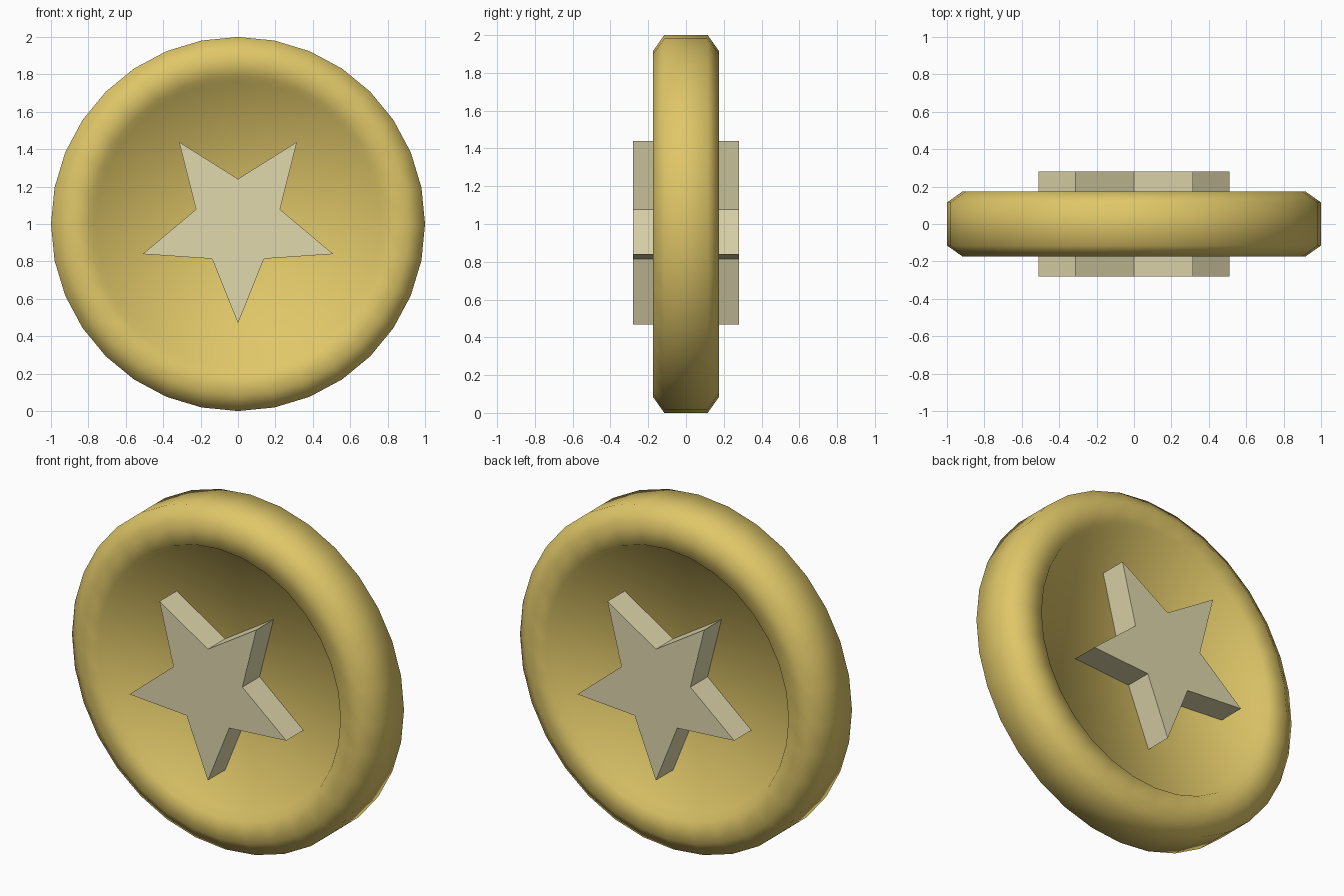
import bpy, bmesh
from math import sin, cos, pi

if "Cube" in bpy.data.objects:
    bpy.data.objects.remove(bpy.data.objects["Cube"])

SEGMENTS = 32
CENTRE_Z = 1.0


def material(name, colour):
    mat = bpy.data.materials.new(name)
    mat.use_nodes = True
    mat.diffuse_color = colour
    bsdf = next(n for n in mat.node_tree.nodes if n.type == "BSDF_PRINCIPLED")
    bsdf.inputs["Base Color"].default_value = colour
    return mat


def finish(name, bm, mat, smooth):
    bmesh.ops.recalc_face_normals(bm, faces=bm.faces)
    for face in bm.faces:
        face.smooth = smooth
    mesh = bpy.data.meshes.new(name)
    bm.to_mesh(mesh)
    bm.free()
    mesh.materials.append(mat)
    obj = bpy.data.objects.new(name, mesh)
    obj.location.z = CENTRE_Z
    bpy.context.collection.objects.link(obj)
    return obj


def loft(rings):
    """Bridge equal-length rings of points and cap both ends."""
    bm = bmesh.new()
    loops = [[bm.verts.new(p) for p in ring] for ring in rings]
    for a, b in zip(loops, loops[1:]):
        for i in range(len(a)):
            j = (i + 1) % len(a)
            bm.faces.new((a[i], a[j], b[j], b[i]))
    bm.faces.new(loops[0])
    bm.faces.new(loops[-1])
    return bm


def circle(radius, y):
    angles = [2 * pi * i / SEGMENTS for i in range(SEGMENTS)]
    return [(radius * sin(a), y, radius * cos(a)) for a in angles]


def star_outline(y, outer=0.536, inner=0.236):
    # First tip points straight down
    return [((outer, inner)[i % 2] * sin(i * pi / 5), y,
             -(outer, inner)[i % 2] * cos(i * pi / 5) + 0.005) for i in range(10)]


gold = material("gold", (0.74, 0.57, 0.14, 1))
pale_gold = material("pale gold", (0.75, 0.69, 0.42, 1))

# Coin: recessed floor, rounded raised rim and bevelled edge, same on both sides
half = [(0.76, 0.12), (0.79, 0.175), (0.915, 0.175), (1.0, 0.115)]
profile = [(r, -y) for r, y in half] + half[::-1]
finish("coin_disc", loft([circle(r, y) for r, y in profile]), gold, True)

# Star running right through the coin, standing out on both faces
finish("star_emblem", loft([star_outline(y) for y in (-0.28, 0.28)]), pale_gold, False)
